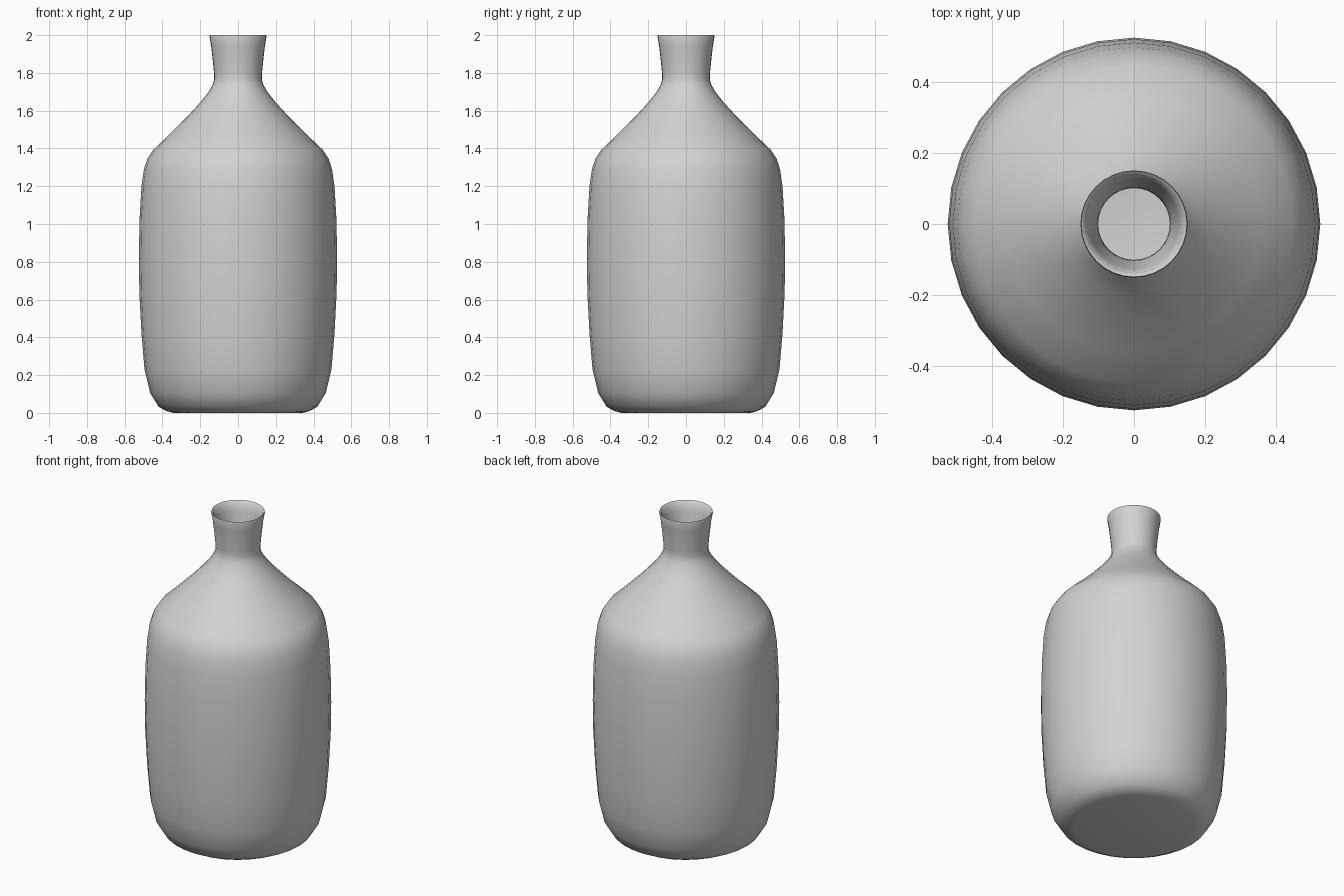
import bpy, bmesh, math

SIDES = 32

# Outer wall profile (radius, height), from base to lip
outer = [(0.34, 0.0), (0.375, 0.008), (0.42, 0.032), (0.465, 0.105), (0.495, 0.23),
         (0.511, 0.42), (0.522, 0.63), (0.525, 0.82), (0.521, 1.03), (0.511, 1.20),
         (0.498, 1.29), (0.48, 1.345), (0.447, 1.395), (0.36, 1.477), (0.27, 1.567),
         (0.20, 1.643), (0.155, 1.70), (0.133, 1.74), (0.126, 1.765), (0.127, 1.80),
         (0.134, 1.87), (0.142, 1.94), (0.151, 1.992), (0.149, 2.0)]
# Inner wall profile, from lip down to the inside floor
inner = [(0.138, 1.992), (0.127, 1.94), (0.114, 1.87), (0.103, 1.80), (0.101, 1.765),
         (0.112, 1.73), (0.18, 1.63), (0.25, 1.555), (0.34, 1.465), (0.425, 1.385),
         (0.46, 1.335), (0.488, 1.20), (0.502, 0.82), (0.488, 0.42), (0.445, 0.115),
         (0.40, 0.05), (0.34, 0.025)]

# Lathe the closed profile around z
bm = bmesh.new()
rings = []
for r, z in outer + inner:
    rings.append([bm.verts.new((r * math.cos(2 * math.pi * i / SIDES),
                                r * math.sin(2 * math.pi * i / SIDES), z))
                  for i in range(SIDES)])
for a, b in zip(rings, rings[1:]):
    for i in range(SIDES):
        j = (i + 1) % SIDES
        bm.faces.new((a[i], a[j], b[j], b[i]))
# Base and inside floor
bm.faces.new(rings[0][::-1])
bm.faces.new(rings[-1])
bmesh.ops.recalc_face_normals(bm, faces=bm.faces)

mesh = bpy.data.meshes.new("bottle")
bm.to_mesh(mesh)
bm.free()
bottle = bpy.data.objects.new("bottle", mesh)
bpy.context.collection.objects.link(bottle)

# Plain grey clay
mat = bpy.data.materials.new("light grey")
mat.diffuse_color = (0.65, 0.65, 0.65, 1)
mesh.materials.append(mat)

bpy.context.view_layer.objects.active = bottle
bottle.select_set(True)
bpy.ops.object.shade_smooth_by_angle(angle=math.radians(50))
